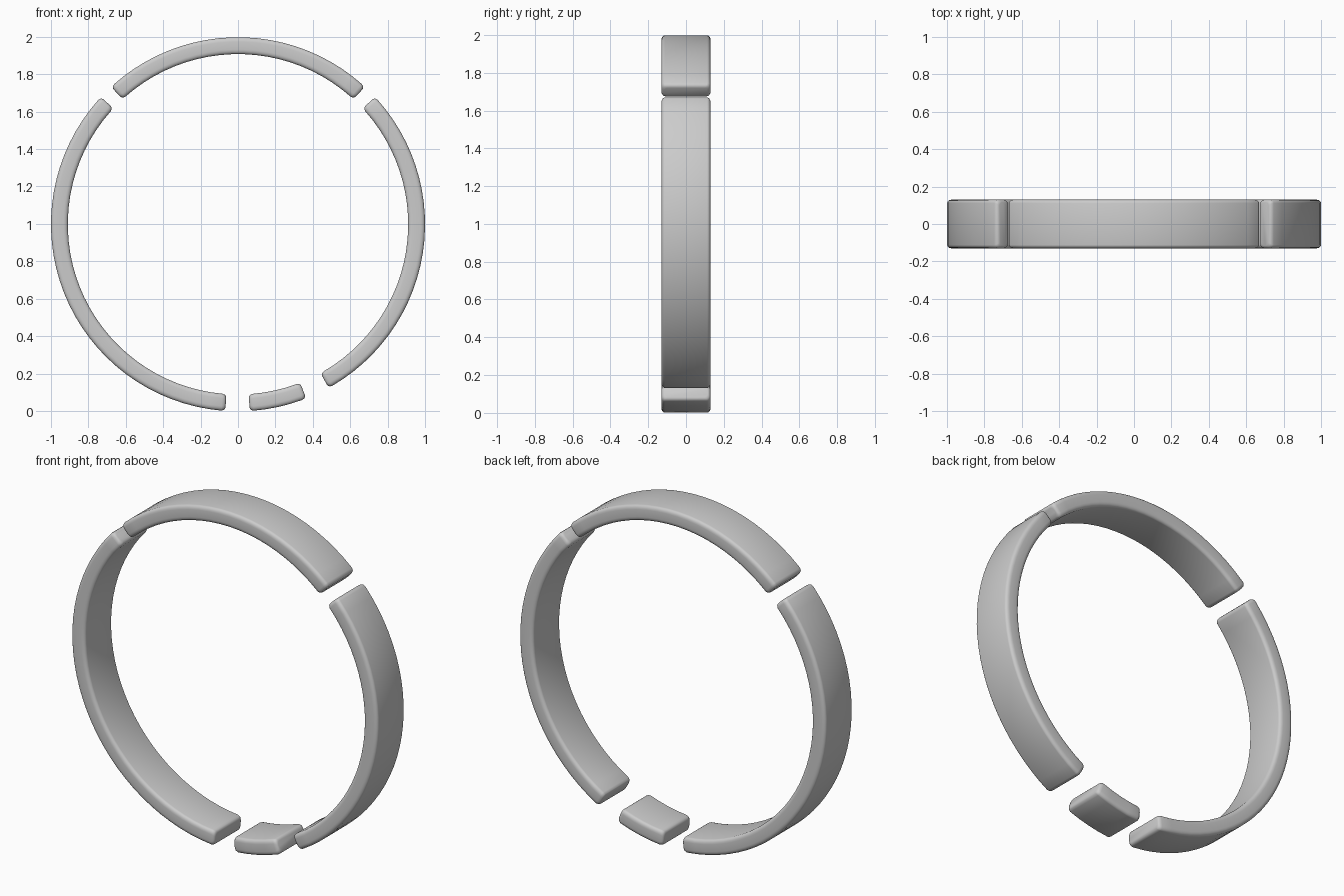
import bpy, bmesh
from math import sin, cos, pi, radians, ceil

if "Cube" in bpy.data.objects:
    bpy.data.objects.remove(bpy.data.objects["Cube"])

R_MID, HALF_R, HALF_Y = 0.955, 0.045, 0.13
CENTRE_Z = 0.998
# softened ends: (distance from end, inset of the section)
END = [(0.0, 0.018), (0.003, 0.010), (0.009, 0.004), (0.022, 0.0)]


def section(inset):
    """Rounded rectangle in (radius, y)."""
    hr, hy = HALF_R - inset, HALF_Y - inset * 0.8
    cr, cy = 0.024, 0.018
    pts = []
    for k, (sx, sy) in enumerate([(1, 1), (-1, 1), (-1, -1), (1, -1)]):
        for i in range(5):
            a = (k + i / 4) * pi / 2
            pts.append((R_MID + sx * (hr - cr) + cr * cos(a),
                        sy * (hy - cy) + cy * sin(a)))
    return pts


def arc_segment(name, start, end):
    """Loft the section along an arc, angles in degrees."""
    a0, a1 = radians(start), radians(end)
    stations = [(a0 + d, i) for d, i in END]
    lo, hi = a0 + END[-1][0], a1 - END[-1][0]
    n = max(2, ceil((hi - lo) / radians(4)))
    stations += [(lo + (hi - lo) * k / n, 0.0) for k in range(1, n)]
    stations += [(a1 - d, i) for d, i in reversed(END)]

    bm = bmesh.new()
    rings = [[bm.verts.new((r * cos(a), y, CENTRE_Z + r * sin(a)))
              for r, y in section(i)] for a, i in stations]
    for p, q in zip(rings, rings[1:]):
        for j in range(len(p)):
            k = (j + 1) % len(p)
            bm.faces.new((p[j], p[k], q[k], q[j]))
    bm.faces.new(rings[0])
    bm.faces.new(rings[-1])
    bmesh.ops.recalc_face_normals(bm, faces=bm.faces)
    me = bpy.data.meshes.new(name)
    bm.to_mesh(me)
    bm.free()
    for f in me.polygons:
        f.use_smooth = True
    ob = bpy.data.objects.new(name, me)
    bpy.context.collection.objects.link(ob)
    return ob


# Four pieces of the broken ring
arc_segment("top_arc", 47.3, 132.7)
arc_segment("left_arc", 137.1, 266.1)
arc_segment("small_bottom_arc", -86.4, -68.6)
arc_segment("right_arc", -61.0, 42.9)
